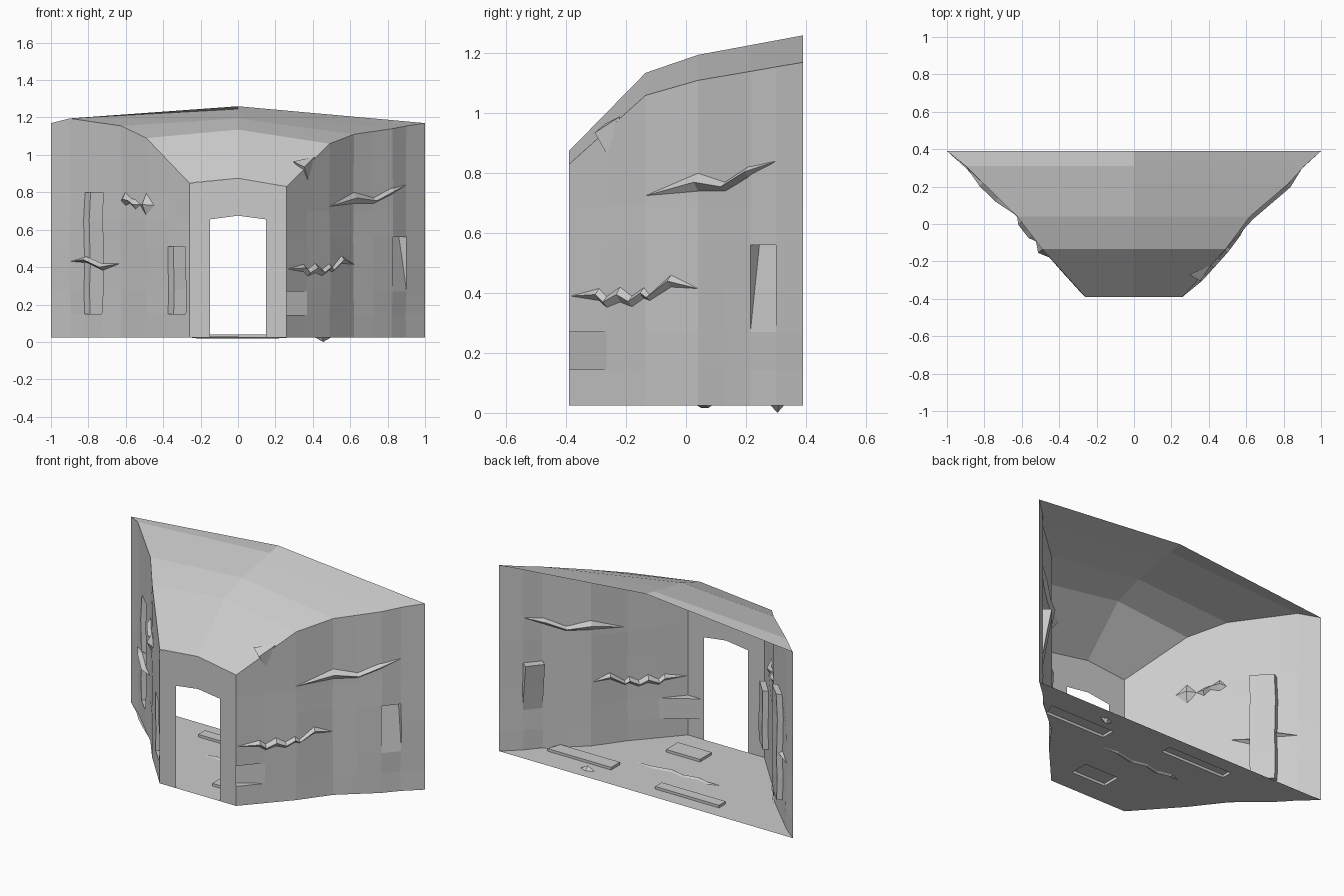
import bpy, bmesh, random
from mathutils import Vector

random.seed(4)
if "Cube" in bpy.data.objects:
    bpy.data.objects.remove(bpy.data.objects["Cube"])

stone = bpy.data.materials.new("grey stone")
stone.use_nodes = True
GREY = (0.6, 0.6, 0.6, 1)
stone.diffuse_color = GREY
stone.node_tree.nodes["Principled BSDF"].inputs["Base Color"].default_value = GREY

FLOOR, FRONT, BACK = 0.025, -0.39, 0.39
# plan and eave height of each side: (y, half width, eave height)
RIGHT = [(FRONT, .26, .83), (-.135, .49, 1.06), (.04, .62, 1.11),
         (.215, .825, 1.14), (.3, .9, 1.155), (BACK, 1, 1.17)]
LEFT = [(FRONT, .26, .85), (-.135, .49, 1.09), (.04, .625, 1.155),
        (.31, .9, 1.195), (BACK, 1, 1.17)]
RIDGE = [(FRONT, 0, .875), (-.135, 0, 1.135), (.04, 0, 1.195), (BACK, 0, 1.26)]


def sample(path, y):
    """Half width and height of a path at depth y."""
    for a, b in zip(path, path[1:]):
        if y <= b[0] + 1e-6:
            t = (y - a[0]) / (b[0] - a[0])
            return a[1] + (b[1] - a[1]) * t, a[2] + (b[2] - a[2]) * t
    return path[-1][1:]


def finish(name, bm, weld=True):
    if weld:
        bmesh.ops.remove_doubles(bm, verts=bm.verts, dist=0.0005)
    mesh = bpy.data.meshes.new(name)
    bm.to_mesh(mesh)
    bm.free()
    mesh.materials.append(stone)
    ob = bpy.data.objects.new(name, mesh)
    bpy.context.collection.objects.link(ob)
    return ob


def sheet(name, cols, rows, place, recesses=(), holes=(), flip=False):
    """Grid surface; recesses (c0, c1, r0, r1, shift) are pushed through it, holes left open."""
    bm = bmesh.new()
    grid = [[bm.verts.new(place(c, r)) for r in rows] for c in cols]
    cells = []
    for i in range(len(cols) - 1):
        for j in range(len(rows) - 1):
            c, r = (cols[i] + cols[i + 1]) / 2, (rows[j] + rows[j + 1]) / 2
            if any(a < c < b and d < r < e for a, b, d, e in holes):
                continue
            loop = [grid[i][j], grid[i + 1][j], grid[i + 1][j + 1], grid[i][j + 1]]
            cells.append((c, r, bm.faces.new(loop[::-1] if flip else loop)))
    for a, b, d, e, shift in recesses:
        faces = [f for c, r, f in cells if a < c < b and d < r < e]
        out = bmesh.ops.extrude_face_region(bm, geom=faces)["geom"]
        bmesh.ops.delete(bm, geom=[f for f in faces if f.is_valid], context='FACES_ONLY')
        for v in [g for g in out if isinstance(g, bmesh.types.BMVert)]:
            v.co += Vector(shift(v.co))
    return finish(name, bm)


def wall(name, side, path, cols, rows, recesses):
    """Flared side wall with slightly uneven stone."""
    def place(y, z):
        w, eave = sample(path, y)
        inner = rows[0] < z < rows[-1] and FRONT < y < BACK
        wobble = random.uniform(-.005, .005) if inner else 0
        return side * (w + wobble), y, eave if z == rows[-1] else z
    return sheet(name, cols, rows, place, recesses, flip=side < 0)


# side walls with recessed bricks
wall("right_wall", 1, RIGHT,
     [FRONT, -.265, -.135, .04, .125, .215, .3, BACK],
     [FLOOR, .145, .27, .42, .56, .7, .83],
     [(FRONT, -.265, .145, .27, lambda p: (-.09 if p.y < -.3 else 0, 0, 0)),
      (.215, .3, .27, .56,
       lambda p: (-.04 * (p.z - .27) / .29, .03 * (p.z - .27) / .29, 0))])
wall("left_wall", -1, LEFT,
     [FRONT, -.368, -.268, -.135, .04, .137, .233, .31, BACK],
     [FLOOR, .15, .28, .4, .51, .65, .8, .85],
     [(.137, .233, .15, .8, lambda p: (.03, .015, 0)),
      (-.368, -.268, .15, .51, lambda p: (.03, .015, 0))])


# faceted vault with a shallow central ridge
def roof_point(side, y):
    path = {-1: LEFT, 0: RIDGE, 1: RIGHT}[side]
    w, z = sample(path, y)
    return side * w, y, z


sheet("roof", [-1, 0, 1], [FRONT, -.135, .04, .215, .31, BACK], roof_point)


# front wall with doorway and corner notch
def front_point(x, z):
    if z == .85:
        z = .875 - abs(x) * (.17 if x > 0 else .1)
    elif z == .675 and x:
        z = .655
    return x, FRONT, z


sheet("front_wall", [-.26, -.15, 0, .15, .17, .26],
      [FLOOR, .145, .27, .675, .85], front_point,
      holes=[(-.15, .15, FLOOR, .675), (.17, .26, .145, .27)])

# floor with raised paving slabs
FLOOR_Y = [FRONT, -.25, -.135, .04, .15, .235, .3, BACK]


def floor_point(x, y):
    # columns stay straight until the flared walls pinch them in
    w = sample(RIGHT, y)[0]
    return max(-w, min(w, x)), y, FLOOR


lift = lambda p: (0, 0, .016)
sheet("floor", [-1, -.435, -.26, 0, .23, .26, .345, .78, 1], FLOOR_Y, floor_point,
      [(0, .23, -.25, -.135, lift), (-.435, 0, .235, .3, lift),
       (.345, .78, .15, .235, lift)])


# cracks and chips: faceted spindles through a surface
def spindle(name, points, put, depth):
    """points are (along, across, half size); put maps along, across, depth to space."""
    bm = bmesh.new()
    rings = []
    for a, c, h in points:
        d = depth if h else 0
        rings.append([bm.verts.new(put(a, c + h, 0)), bm.verts.new(put(a, c, d)),
                      bm.verts.new(put(a, c - h, 0)), bm.verts.new(put(a, c, -d))])
    for r, s in zip(rings, rings[1:]):
        for k in range(4):
            n = (k + 1) % 4
            bm.faces.new((r[k], r[n], s[n], s[k]))
    bmesh.ops.remove_doubles(bm, verts=bm.verts, dist=0.0005)
    bmesh.ops.recalc_face_normals(bm, faces=bm.faces)
    return finish(name, bm, False)


def on_wall(side, path):
    return lambda y, z, d: (side * (sample(path, y)[0] + d * .75), y - d * .65, z)


on_right, on_left = on_wall(1, RIGHT), on_wall(-1, LEFT)
spindle("right_upper_crack", [(-.135, .725, 0), (.04, .77, .03), (.13, .755, .015),
        (.21, .805, .018), (.3, .84, 0)], on_right, .022)
spindle("right_lower_crack", [(-.385, .39, 0), (-.29, .395, .02), (-.265, .37, .018),
        (-.22, .395, .025), (-.18, .372, .018), (-.14, .4, .02), (-.12, .385, .012),
        (-.05, .44, .02), (.04, .415, 0)], on_right, .02)
spindle("left_lower_crack", [(.31, .43, 0), (.22, .44, .016), (.137, .4, .018),
        (.05, .418, 0)], on_left, .025)
spindle("left_small_chips", [(.04, .755, 0), (.01, .765, .035), (-.03, .755, .012),
        (-.06, .735, .025), (-.095, .735, 0)], on_left, .022)
spindle("left_large_chip", [(-.09, .735, 0), (-.135, .735, .06), (-.18, .73, 0)],
        on_left, .03)
spindle("floor_crack", [(-.27, .055, 0), (-.2, .07, .012), (-.12, .05, .014),
        (-.03, .07, .012), (.06, .05, .014), (.18, .075, .012), (.3, .065, 0)],
        lambda x, y, d: (x, y, FLOOR + d), .008)
spindle("floor_chip", [(.41, .305, 0), (.455, .305, .022), (.5, .31, 0)],
        lambda x, y, d: (x, y, FLOOR + d), .025)

# jagged stone poking out at the eave
bm = bmesh.new()
for co in [(.295, -.27, .965), (.41, -.22, .99), (.375, -.265, .865), (.355, -.305, .935)]:
    bm.verts.new(co)
bmesh.ops.convex_hull(bm, input=bm.verts)
finish("eave_stone", bm)
